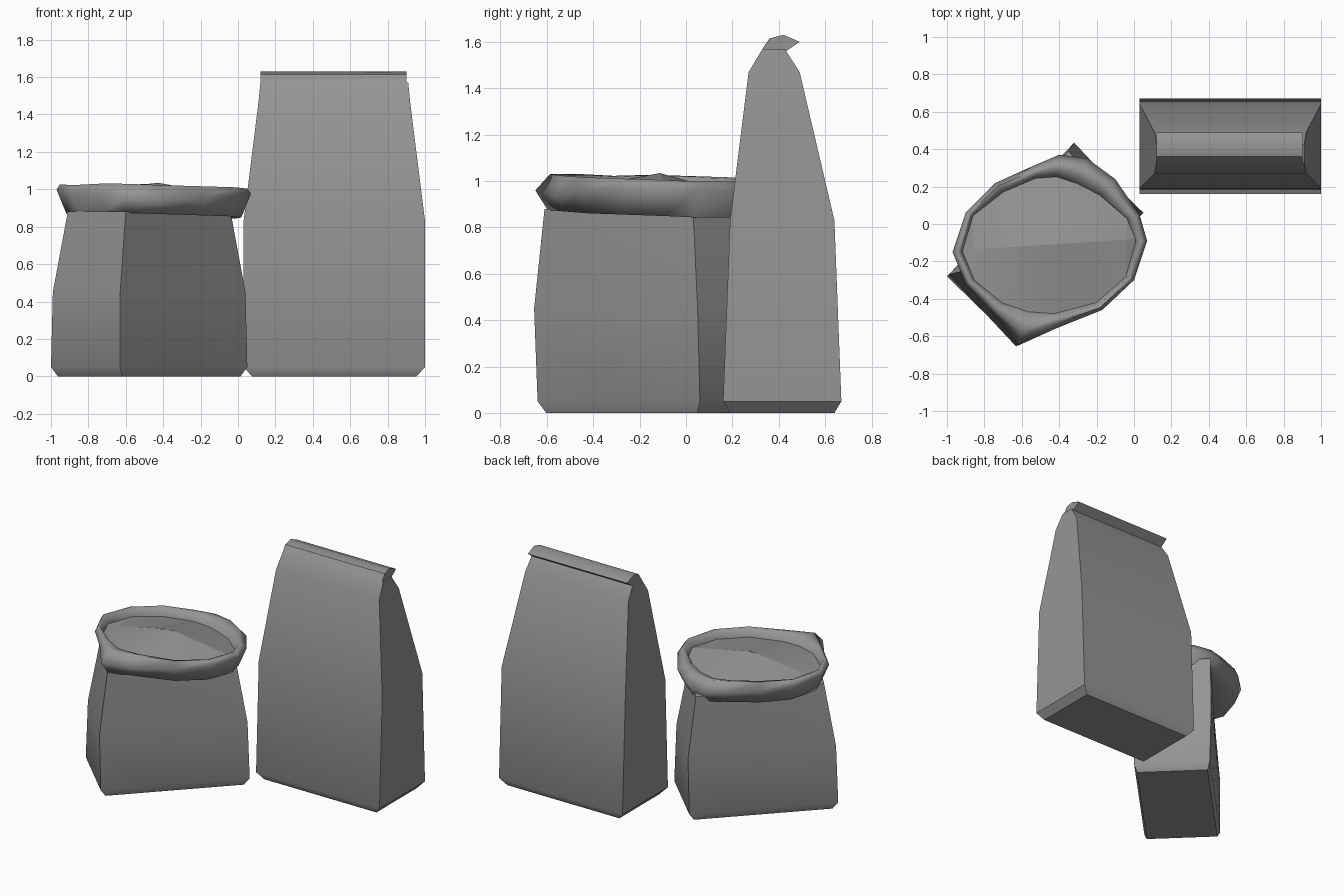
import bpy
import bmesh
import math
import random
from mathutils import Vector

random.seed(4)
cube = bpy.data.objects.get("Cube")
if cube:
    bpy.data.objects.remove(cube, do_unlink=True)

paper = bpy.data.materials.new("grey_paper")
paper.use_nodes = True
GREY = (0.3, 0.3, 0.3, 1)
paper.diffuse_color = GREY
paper.node_tree.nodes["Principled BSDF"].inputs["Base Color"].default_value = GREY


def finish(name, bm, angle=40):
    bmesh.ops.recalc_face_normals(bm, faces=bm.faces)
    mesh = bpy.data.meshes.new(name)
    bm.to_mesh(mesh)
    bm.free()
    obj = bpy.data.objects.new(name, mesh)
    bpy.context.collection.objects.link(obj)
    mesh.materials.append(paper)
    bpy.ops.object.select_all(action='DESELECT')
    bpy.context.view_layer.objects.active = obj
    obj.select_set(True)
    bpy.ops.object.shade_smooth_by_angle(angle=math.radians(angle))
    return obj


def loft(name, rings, caps=True, angle=40):
    """Join closed rings of equal length with quads."""
    bm = bmesh.new()
    loops = [[bm.verts.new(p) for p in ring] for ring in rings]
    n = len(loops[0])
    for low, high in zip(loops, loops[1:]):
        for i in range(n):
            j = (i + 1) % n
            bm.faces.new((low[i], low[j], high[j], high[i]))
    if caps:
        bm.faces.new(loops[0][::-1])
        bm.faces.new(loops[-1])
    return finish(name, bm, angle)


# Tall closed bag: tapering rectangular sections (z, x margin, y front, y back)
def rectangle(z, inset, front, back):
    x0, x1 = 0.03 + inset, 1.0 - inset
    return [(x0, front, z), (x1, front, z), (x1, back, z), (x0, back, z)]


loft("closed_bag_body", [
    rectangle(0, 0.045, 0.19, 0.64),
    rectangle(0.05, 0, 0.16, 0.67),
    rectangle(0.83, 0, 0.19, 0.64),
    rectangle(1.47, 0.08, 0.27, 0.49),
    rectangle(1.57, 0.09, 0.33, 0.425)])

# Folded top strip
fold = [(0.33, 1.57), (0.36, 1.615), (0.42, 1.63), (0.49, 1.6), (0.425, 1.555)]
loft("closed_bag_fold", [[(x, y, z) for y, z in fold] for x in (0.12, 0.9)])

# Open bag: two corners of each section, the others are their point reflection
CENTRE = Vector((-0.475, -0.11))


def section(z, corners, scale=1.0):
    half = [(Vector(p) - CENTRE) * scale for p in corners]
    half.insert(1, (half[0] + half[1]) / 2)
    return [(*(CENTRE + p), z) for p in half + [-p for p in half]]


base = [(0.05, 0.06), (-0.63, -0.64)]
middle = [(0.04, 0.05), (-0.63, -0.655)]
top = [(-0.04, 0.03), (-0.6, -0.61)]
loft("open_bag_body", [
    section(0, base, 0.93), section(0.05, base), section(0.45, middle),
    section(0.88, top)], angle=44)

# Rolled rim: an irregular outline swept through a soft, lumpy cuff
outline = [(0.07, -0.09), (0.03, 0.05), (-0.1, 0.24), (-0.25, 0.35), (-0.4, 0.37),
           (-0.54, 0.31), (-0.74, 0.22), (-0.9, 0.06), (-0.97, -0.15), (-0.9, -0.32),
           (-0.75, -0.48), (-0.62, -0.65), (-0.42, -0.56), (-0.17, -0.46), (0, -0.3)]
RIM = Vector((-0.455, -0.11))
LONG = Vector((1, 1)).normalized()
SHORT = Vector((1, -1)).normalized()
rings = [[] for _ in range(6)]
mouth = []
for p in outline:
    out = Vector(p) - RIM
    a = math.atan2(out.y / 0.37, out.x / 0.465)
    inner = Vector((0.465 * math.cos(a), 0.37 * math.sin(a)))
    inner *= 1 - 0.1 * max(0, math.sin(a)) * abs(math.sin(2 * a))
    # The underside runs back to the flat body wall
    tuck = LONG * out.dot(LONG) * 0.85 + SHORT * max(-0.21, min(0.21, out.dot(SHORT)))
    lift = random.uniform(-0.008, 0.008) - 0.03 * out.y - 0.012 * out.x
    swell = 0.06 * abs(out.x) / 0.5
    cuff = [(tuck, 0.88), (out * 0.9, 0.86), (out, 0.925 + swell),
            (out.lerp(inner, 0.35), 1.015), (out.lerp(inner, 0.75), 1.01), (inner, 0.955)]
    for ring, (q, z) in zip(rings, cuff):
        ring.append((*(RIM + q), z + lift))
    mouth.append(Vector((*(RIM + inner), 0.955 + lift)))
loft("open_bag_rim", rings, caps=False, angle=80)

# Contents: a shallow mound with a ridge across the mouth
bm = bmesh.new()
edge = [bm.verts.new(p) for p in mouth]
ridge = []
for p in mouth:
    t = (p.x - RIM.x) / 0.465
    ridge.append(bm.verts.new((p.x, RIM.y + 0.03 * t, 0.955 + 0.085 * (1 - abs(t)))))
for i in range(len(edge)):
    j = (i + 1) % len(edge)
    bm.faces.new((edge[i], edge[j], ridge[j], ridge[i]))
bmesh.ops.remove_doubles(bm, verts=bm.verts, dist=0.004)
finish("open_bag_contents", bm, angle=10)
